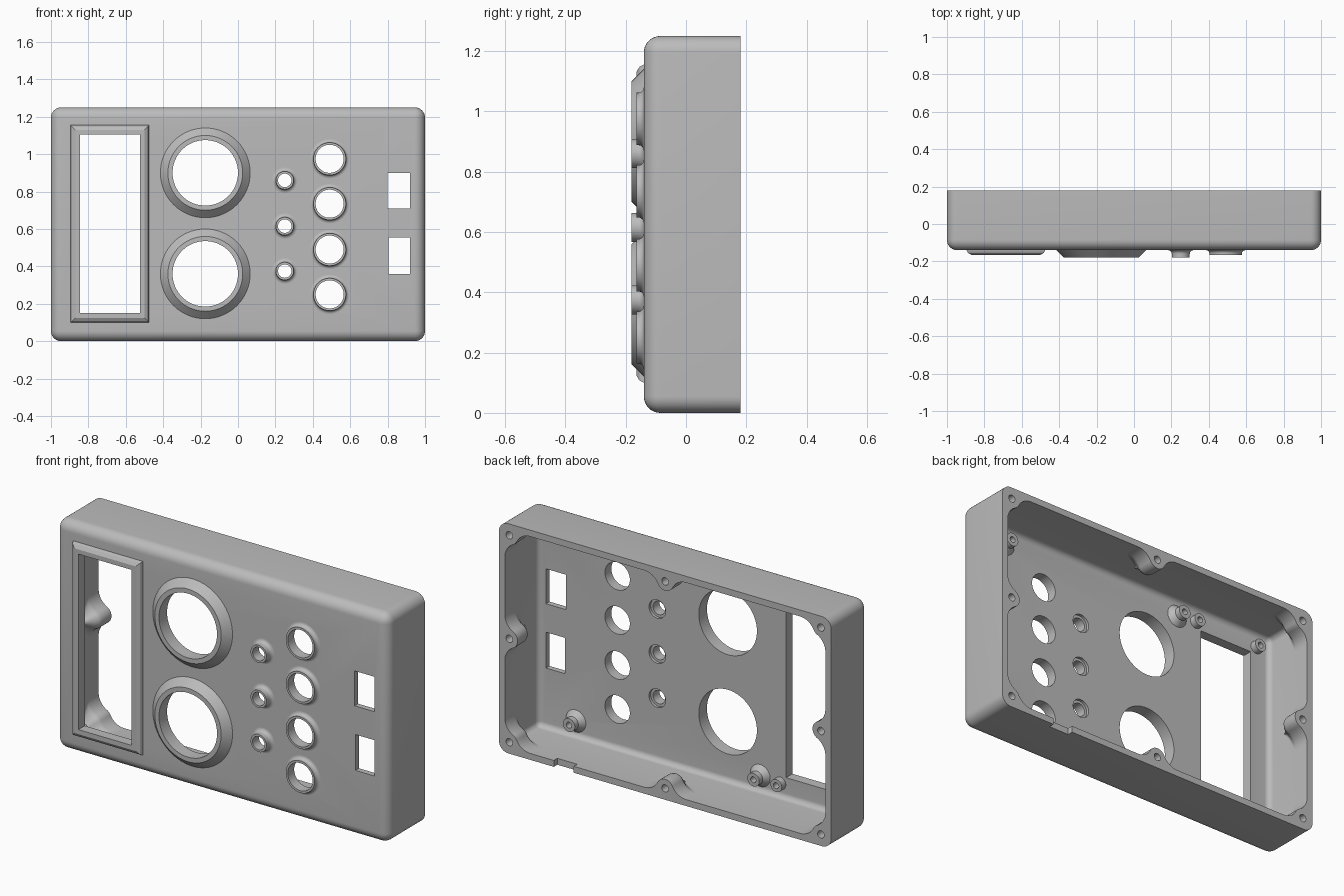
import bpy, bmesh
from math import sin, cos, pi, sqrt, atan2
from mathutils import Vector, Matrix

old = bpy.data.objects.get("Cube")
if old:
    bpy.data.objects.remove(old, do_unlink=True)

grey = bpy.data.materials.new("light grey plastic")
grey.use_nodes = True
COLOUR = (0.5, 0.5, 0.5, 1)
grey.diffuse_color = COLOUR
grey.node_tree.nodes["Principled BSDF"].inputs["Base Color"].default_value = COLOUR

FRONT, PLATE, BACK = -0.14, -0.11, 0.18
HEIGHT, MID = 1.25, 0.625
WALL = 0.035


def finish(name, bm):
    bmesh.ops.recalc_face_normals(bm, faces=bm.faces)
    mesh = bpy.data.meshes.new(name)
    bm.to_mesh(mesh)
    bm.free()
    mesh.materials.append(grey)
    ob = bpy.data.objects.new(name, mesh)
    bpy.context.collection.objects.link(ob)
    return ob


def add_box(bm, x0, x1, y0, y1, z0, z1):
    size = Matrix.Diagonal((x1 - x0, y1 - y0, z1 - z0, 1))
    centre = Vector((x0 + x1, y0 + y1, z0 + z1)) / 2
    bmesh.ops.create_cube(bm, size=1, matrix=Matrix.Translation(centre) @ size)


def add_loft(bm, loops, closed):
    """Skin a row of point loops; closed joins the last loop to the first."""
    rows = [[bm.verts.new(p) for p in loop] for loop in loops]
    pairs = list(zip(rows, rows[1:]))
    if closed:
        pairs.append((rows[-1], rows[0]))
    else:
        bm.faces.new(rows[0])
        bm.faces.new(rows[-1])
    for a, b in pairs:
        for i in range(len(a)):
            j = (i + 1) % len(a)
            bm.faces.new((a[i], a[j], b[j], b[i]))


def circle(x, z, r, y, n=64):
    return [(x + r * cos(2 * pi * i / n), y, z + r * sin(2 * pi * i / n)) for i in range(n)]


def add_rod(bm, x, z, r, y0, y1):
    add_loft(bm, [circle(x, z, r, y0), circle(x, z, r, y1)], False)


def add_ring(bm, x, z, profile):
    add_loft(bm, [circle(x, z, r, y) for r, y in profile], True)


def rounded_box(name, x, y0, y1, z0, z1, radius):
    """Box with every edge rounded except those around its open back."""
    bm = bmesh.new()
    add_box(bm, -x, x, y0, y1, z0, z1)
    edges = [e for e in bm.edges if min(v.co.y for v in e.verts) < y1 - 0.01]
    bmesh.ops.bevel(bm, geom=edges, offset=radius, segments=8, profile=0.5, affect='EDGES')
    return finish(name, bm)


def cut(ob, cutter):
    cutter.hide_render = True
    mod = ob.modifiers.new("cut", 'BOOLEAN')
    mod.operation, mod.solver, mod.object = 'DIFFERENCE', 'EXACT', cutter
    bpy.context.view_layer.objects.active = ob
    bpy.ops.object.modifier_apply(modifier=mod.name)
    bpy.data.objects.remove(cutter, do_unlink=True)


# Positions of the openings
dials = [(-0.175, 0.90), (-0.175, 0.36)]
lamps = [(0.25, z) for z in (0.86, 0.615, 0.375)]
jacks = [(0.49, z) for z in (0.975, 0.735, 0.49, 0.25)]
WIN = (-0.845, -0.525, 0.15, 1.105)

# Case shell, hollow and open at the back
case = rounded_box("case_shell", 1, FRONT, BACK, 0, HEIGHT, 0.055)
cut(case, rounded_box("cavity_cutter", 1 - WALL, PLATE, BACK + 0.1, WALL, HEIGHT - WALL, 0.03))

# Openings in the front plate and cable notch in the bottom wall
bm = bmesh.new()
for spots, r in ((dials, 0.175), (lamps, 0.036), (jacks, 0.075)):
    for x, z in spots:
        add_rod(bm, x, z, r, FRONT - 0.1, PLATE + 0.05)
for x0, x1, z0, z1 in (WIN, (0.80, 0.92, 0.71, 0.90), (0.805, 0.92, 0.36, 0.555)):
    add_box(bm, x0, x1, FRONT - 0.1, PLATE + 0.05, z0, z1)
add_box(bm, 0.55, 0.67, BACK - 0.03, BACK + 0.05, -0.05, WALL + 0.01)
cut(case, finish("opening_cutter", bm))

# Shallow seats behind the lamp holes
bm = bmesh.new()
for x, z in lamps:
    add_rod(bm, x, z, 0.05, PLATE - 0.015, PLATE + 0.05)
cut(case, finish("seat_cutter", bm))

# Bezel around the tall window
bm = bmesh.new()


def rect(grow, y):
    x0, x1, z0, z1 = WIN
    return [(x0 - grow, y, z0 - grow), (x1 + grow, y, z0 - grow),
            (x1 + grow, y, z1 + grow), (x0 - grow, y, z1 + grow)]


add_loft(bm, [rect(0, FRONT + 0.01), rect(0.05, FRONT + 0.01), rect(0.05, FRONT),
              rect(0.043, FRONT - 0.014), rect(0.025, FRONT - 0.025), rect(0, FRONT - 0.025)], True)
parts = [finish("window_bezel", bm)]

# Chamfered dial rings
bm = bmesh.new()
for x, z in dials:
    add_ring(bm, x, z, [(0.175, FRONT + 0.01), (0.24, FRONT + 0.01), (0.24, FRONT),
                        (0.20, FRONT - 0.04), (0.175, FRONT - 0.04)])
parts.append(finish("dial_rings", bm))


# Collars with a filleted foot
def collars(name, spots, hole, outer, height, fillet):
    bm = bmesh.new()
    foot = [(outer + fillet * (1 - sin(a)), FRONT - fillet * (1 - cos(a)))
            for a in (i * pi / 12 for i in range(7))]
    profile = [(hole, FRONT + 0.01), (outer + fillet, FRONT + 0.01)] + foot
    profile += [(outer, FRONT - height), (hole, FRONT - height)]
    for x, z in spots:
        add_ring(bm, x, z, profile)
    parts.append(finish(name, bm))


collars("lamp_collars", lamps, 0.036, 0.048, 0.04, 0.02)
collars("jack_collars", jacks, 0.075, 0.087, 0.025, 0.018)


# Screw bosses flowing out of the walls
def half_profile(c, r, fillet, stop):
    """From the wall, round the fillet, then over the boss to angle stop."""
    reach = sqrt((r + fillet) ** 2 - (fillet - c) ** 2)
    lean = atan2(fillet - c, reach)
    pts = []
    for i in range(9):
        a = -pi / 2 - (pi / 2 - lean) * i / 8
        pts.append((reach + fillet * cos(a), fillet + fillet * sin(a)))
    for i in range(1, 11):
        a = lean + (stop - lean) * i / 10
        pts.append((r * cos(a), c + r * sin(a)))
    return pts


SINK = 0.015
C, R, FILLET = 0.027, 0.05, 0.09
side = half_profile(C, R, FILLET, pi / 2)
side_shape = [(side[0][0], -SINK)] + side + [(-u, v) for u, v in side[-2::-1]]
side_shape.append((-side[0][0], -SINK))
corner = [(u + C, v) for u, v in half_profile(C, R, FILLET, pi / 4)]
corner_shape = [(-SINK, -SINK), (corner[0][0], -SINK)] + corner
corner_shape += [(v, u) for u, v in corner[-2::-1]] + [(-SINK, corner[0][0])]

# Full size near the rim, then sweeping back into the wall
taper = [(BACK, 1), (0.10, 1), (0.085, 0.93), (0.07, 0.75), (0.05, 0.45), (0.03, 0.2), (0.01, 0.04)]
IX, IZ = 1 - WALL, MID - WALL
bm, holes = bmesh.new(), bmesh.new()


def add_boss(shape, place, spot):
    loops = []
    for y, k in taper:
        pts = [place(u * k, v * k if v > 0 else v) for u, v in shape]
        loops.append([(x, y, MID + z) for x, z in pts])
    add_loft(bm, loops, False)
    x, z = place(*spot)
    add_rod(holes, x, MID + z, 0.02, BACK - 0.1, BACK + 0.05)


for s in (-1, 1):
    add_boss(side_shape, lambda u, v: (s * (IX - v), u), (0, C))
    add_boss(side_shape, lambda u, v: (u, s * (IZ - v)), (0, C))
    for t in (-1, 1):
        add_boss(corner_shape, lambda u, v: (s * (IX - u), t * (IZ - v)), (C, C))
bosses = finish("screw_bosses", bm)
cut(bosses, finish("screw_hole_cutter", holes))
parts.append(bosses)

# Standoffs on the inside of the plate: tall with a coned foot, and short
bm = bmesh.new()
for z in (0.12, 1.13):
    for x in (0.74, -0.37):
        add_ring(bm, x, z, [(0.016, PLATE - 0.01), (0.06, PLATE - 0.01), (0.06, PLATE),
                            (0.036, PLATE + 0.03), (0.036, PLATE + 0.06), (0.016, PLATE + 0.06)])
        add_rod(bm, x, z, 0.017, PLATE - 0.01, PLATE + 0.01)
parts.append(finish("tall_standoffs", bm))
bm = bmesh.new()
for z in (0.11, 1.14):
    for x in (-0.49, -0.88):
        add_ring(bm, x, z, [(0.016, PLATE - 0.01), (0.034, PLATE - 0.01),
                            (0.034, PLATE + 0.035), (0.016, PLATE + 0.035)])
parts.append(finish("short_standoffs", bm))

# Smooth the curves, keep the edges sharp
bpy.ops.object.select_all(action='DESELECT')
for ob in [case] + parts:
    ob.select_set(True)
bpy.context.view_layer.objects.active = case
bpy.ops.object.shade_smooth_by_angle(angle=pi / 6)
